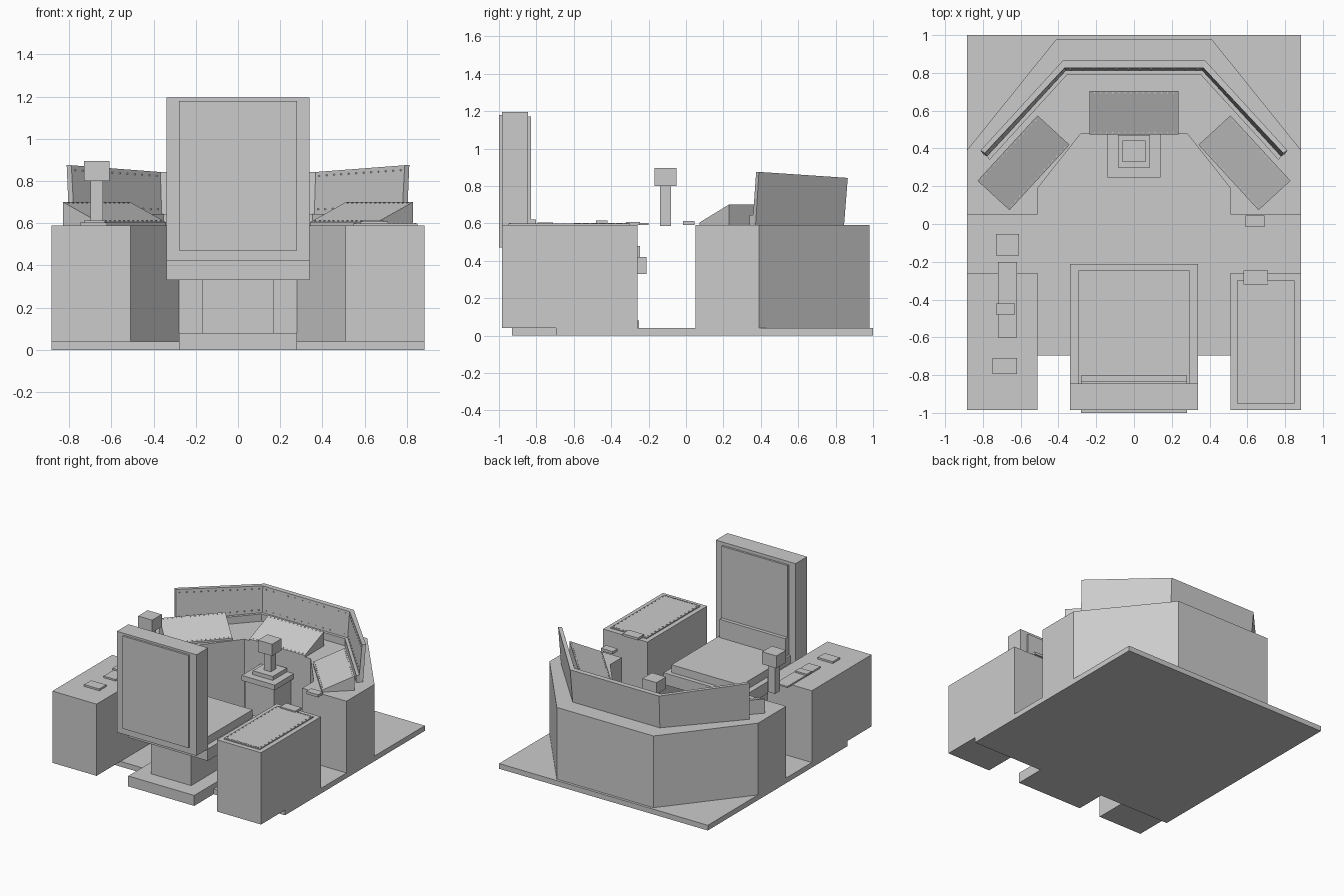
import bpy, bmesh, math
from mathutils import Vector, Matrix

if "Cube" in bpy.data.objects:
    bpy.data.objects.remove(bpy.data.objects["Cube"])


def finish(name, bm):
    bmesh.ops.recalc_face_normals(bm, faces=bm.faces)
    me = bpy.data.meshes.new(name)
    bm.to_mesh(me)
    bm.free()
    ob = bpy.data.objects.new(name, me)
    bpy.context.collection.objects.link(ob)
    return ob


def box(name, x0, x1, y0, y1, z0, z1):
    bm = bmesh.new()
    bmesh.ops.create_cube(bm, size=1)
    for v in bm.verts:
        v.co = ((x0 + x1) / 2 + v.co.x * (x1 - x0),
                (y0 + y1) / 2 + v.co.y * (y1 - y0),
                (z0 + z1) / 2 + v.co.z * (z1 - z0))
    return finish(name, bm)


def prism(name, pts, z0, z1):
    bm = bmesh.new()
    f = bm.faces.new([bm.verts.new((x, y, z0)) for x, y in pts])
    r = bmesh.ops.extrude_face_region(bm, geom=[f])
    for v in r["geom"]:
        if isinstance(v, bmesh.types.BMVert):
            v.co.z = z1
    return finish(name, bm)


def strip(name, sections):
    # sweep a four-cornered section along a row of stations
    bm = bmesh.new()
    rows = [[bm.verts.new(p) for p in s] for s in sections]
    for a, b in zip(rows, rows[1:]):
        for i in range(4):
            bm.faces.new((a[i], a[(i + 1) % 4], b[(i + 1) % 4], b[i]))
    bm.faces.new(rows[0])
    bm.faces.new(rows[-1])
    return finish(name, bm)


def rivets(name, lines, n, s=0.007):
    # rows of tiny studs between pairs of points
    bm = bmesh.new()
    for p, q in lines:
        p, q = Vector(p), Vector(q)
        for i in range(n):
            bmesh.ops.create_cube(bm, size=s, matrix=Matrix.Translation(p.lerp(q, (i + 0.5) / n)))
    return finish(name, bm)


def mirrored(half):
    # mirror a half outline or path (right to centre) across x
    return half + [(-p[0], *p[1:]) for p in reversed(half)]


# floor and front desk
box("floor", -0.885, 0.885, -0.695, 1.0, 0, 0.04)
prism("front_desk", mirrored([(0.28, 0.48), (0.51, 0.19), (0.51, 0.05), (0.885, 0.05),
                              (0.885, 0.39), (0.41, 0.98)]), 0.04, 0.59)

# side consoles
for s, side in ((-1, "left"), (1, "right")):
    a, b = sorted((s * 0.51, s * 0.885))
    box(side + "_console", a, b, -0.985, -0.26, 0.04, 0.59)

# seat
box("seat_base", -0.28, 0.28, -0.93, -0.25, 0, 0.08)
box("seat_column", -0.17, 0.17, -0.81, -0.32, 0.08, 0.33)
box("seat_pan", -0.338, 0.338, -0.85, -0.212, 0.33, 0.42)
box("seat_cushion", -0.295, 0.295, -0.845, -0.245, 0.42, 0.48)
box("seat_back", -0.338, 0.338, -0.985, -0.845, 0.42, 1.195)
box("back_panel", -0.28, 0.28, -1.0, -0.985, 0.47, 1.18)
box("back_cushion", -0.28, 0.28, -0.845, -0.83, 0.62, 1.17)
box("lumbar_pad", -0.28, 0.28, -0.845, -0.803, 0.48, 0.62)

# leaning shield wall: bottom inner, bottom outer, top outer, top inner
end = [(0.775, 0.355, 0.59), (0.80, 0.372, 0.59), (0.812, 0.39, 0.875), (0.79, 0.375, 0.875)]
mid = [(0.36, 0.808, 0.59), (0.37, 0.845, 0.59), (0.377, 0.865, 0.843), (0.368, 0.826, 0.843)]


def flip(sec):
    return [(-x, y, z) for x, y, z in sec]


strip("shield_wall", [end, mid, flip(mid), flip(end)])
# ledge along the foot of the wall
lend = [(0.765, 0.34, 0.59), (0.782, 0.36, 0.59), (0.782, 0.36, 0.645), (0.765, 0.34, 0.645)]
lmid = [(0.354, 0.79, 0.59), (0.362, 0.812, 0.59), (0.362, 0.812, 0.645), (0.354, 0.79, 0.645)]
strip("wall_ledge", [lend, lmid, flip(lmid), flip(lend)])

# rivets along top and bottom of the inner wall face
lines = []
for t in (0.3, 0.92):
    e = Vector(end[0]).lerp(Vector(end[3]), t)
    m = Vector(mid[0]).lerp(Vector(mid[3]), t)
    fe, fm = Vector((-e.x, e.y, e.z)), Vector((-m.x, m.y, m.z))
    lines += [(e, m), (m, fm), (fm, fe)]
rivets("wall_rivets", lines, 12)

# three sloped display wedges
for name, x, y, ang in (("centre", 0, 0.59, 0), ("left", -0.585, 0.324, 47.4),
                        ("right", 0.585, 0.324, -47.4)):
    secs = [[(sx, -0.115, 0.59), (sx, 0.115, 0.59), (sx, 0.115, 0.70), (sx, -0.115, 0.605)]
            for sx in (-0.235, 0.235)]
    ob = strip(name + "_display", secs)
    rv = rivets(name + "_display_rivets", [((-0.225, -0.105, 0.609), (0.225, -0.105, 0.609)),
                                           ((-0.225, 0.105, 0.695), (0.225, 0.105, 0.695))], 14, 0.006)
    for o in (ob, rv):
        o.location = (x, y, 0)
        o.rotation_euler.z = math.radians(ang)

# centre pedestal
box("pedestal_column", -0.12, 0.12, 0.265, 0.47, 0.04, 0.40)
box("pedestal_top", -0.14, 0.14, 0.245, 0.475, 0.40, 0.44)
box("pedestal_plate", -0.085, 0.085, 0.30, 0.47, 0.44, 0.47)


# control sticks
def stick(name, x, y, z0, z1, z2):
    box(name + "_post", x - 0.03, x + 0.03, y - 0.03, y + 0.03, z0, z1)
    box(name + "_grip", x - 0.06, x + 0.06, y - 0.058, y + 0.058, z1, z2)


stick("centre_stick", 0, 0.385, 0.47, 0.61, 0.70)
stick("left_stick", -0.67, -0.11, 0.585, 0.80, 0.895)

# left console controls
box("throttle_rail", -0.72, -0.62, -0.60, -0.20, 0.59, 0.602)
box("throttle_slider", -0.73, -0.63, -0.48, -0.42, 0.60, 0.614)
box("left_switch_pad", -0.748, -0.62, -0.795, -0.71, 0.59, 0.604)

# right console panel, latch and floating pad
box("right_panel", 0.545, 0.85, -0.95, -0.30, 0.59, 0.598)
rivets("right_panel_rivets", [((0.555, -0.94, 0.598), (0.555, -0.31, 0.598)),
                              ((0.84, -0.94, 0.598), (0.84, -0.31, 0.598)),
                              ((0.555, -0.94, 0.598), (0.84, -0.94, 0.598)),
                              ((0.555, -0.31, 0.598), (0.84, -0.31, 0.598))], 14)
box("right_latch", 0.58, 0.71, -0.32, -0.245, 0.59, 0.608)
box("right_pad", 0.59, 0.69, -0.015, 0.045, 0.592, 0.612)
